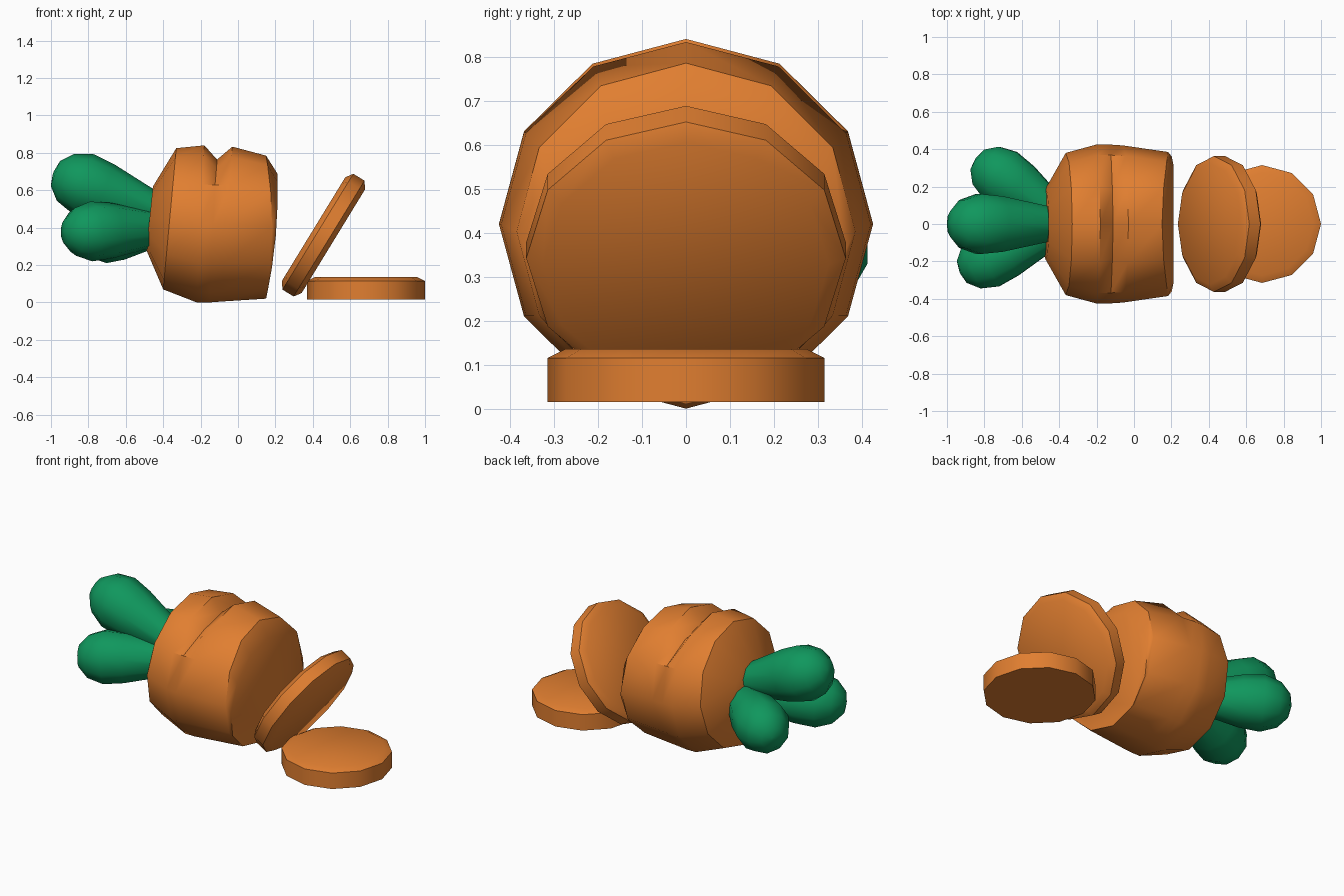
import bpy
import math
from mathutils import Vector

if "Cube" in bpy.data.objects:
    bpy.data.objects.remove(bpy.data.objects["Cube"])


def material(name, rgb):
    m = bpy.data.materials.new(name)
    m.diffuse_color = (*rgb, 1)
    m.use_nodes = True
    m.node_tree.nodes["Principled BSDF"].inputs["Base Color"].default_value = m.diffuse_color
    return m


ORANGE = material("carrot orange", (0.75, 0.21, 0.03))
GREEN = material("leaf green", (0.005, 0.31, 0.11))


def loft(name, rings, mat, angle=35):
    """Skin equal-length rings of points and close both ends."""
    n = len(rings[0])
    verts = [p for r in rings for p in r]
    faces = []
    for k in range(len(rings) - 1):
        for i in range(n):
            a, b = k * n + i, k * n + (i + 1) % n
            faces.append((a, b, b + n, a + n))
    faces.append(tuple(reversed(range(n))))
    faces.append(tuple(range(len(verts) - n, len(verts))))
    me = bpy.data.meshes.new(name)
    me.from_pydata(verts, [], faces)
    me.materials.append(mat)
    ob = bpy.data.objects.new(name, me)
    bpy.context.collection.objects.link(ob)
    bpy.ops.object.select_all(action='DESELECT')
    ob.select_set(True)
    bpy.context.view_layer.objects.active = ob
    bpy.ops.object.mode_set(mode='EDIT')
    bpy.ops.mesh.select_all(action='SELECT')
    bpy.ops.mesh.normals_make_consistent(inside=False)
    bpy.ops.object.mode_set(mode='OBJECT')
    bpy.ops.object.shade_smooth_by_angle(angle=math.radians(angle))
    return ob


def lathe(name, centre, axis, profile, sides, mat, angle=35):
    """Turn (distance along axis, radius) pairs about an axis through centre."""
    w = Vector(axis).normalized()
    v = Vector((0, 1, 0))
    v = (v - w * v.dot(w)).normalized()
    u = v.cross(w)
    rings = []
    for d, r in profile:
        rings.append([Vector(centre) + w * d
                      + (u * math.cos(t) + v * math.sin(t)) * r
                      for t in (2 * math.pi * i / sides for i in range(sides))])
    return loft(name, rings, mat, angle)


# Carrot body: twelve-sided tilted rings
# top x, top z, bottom x, bottom z, half width, forward bulge, crease depth
BODY = [
    (-0.455, 0.62, -0.49, 0.28, 0.19, 0, 0),
    (-0.33, 0.825, -0.40, 0.07, 0.38, 0, 0),
    (-0.18, 0.84, -0.22, 0.00, 0.425, 0, 0),
    (-0.112, 0.838, -0.155, 0.00, 0.425, 0, 0.075),
    (-0.03, 0.833, -0.09, 0.005, 0.42, 0, 0),
    (0.15, 0.785, 0.145, 0.02, 0.385, 0.035, 0),
    (0.21, 0.69, 0.15, 0.02, 0.36, 0.022, 0),
]
rings = []
for xt, zt, xb, zb, hw, bulge, dip in BODY:
    ring = []
    for i in range(12):
        t = math.radians(30 * i)
        c, s = math.cos(t), math.sin(t)
        f = (1 + c) / 2
        k = 1 - (dip / hw if c > 0.8 else 0)      # crease on the top only
        ring.append(Vector((xb + (xt - xb) * f + bulge * s * s,
                            hw * s * k,
                            (zt + zb) / 2 + (zt - zb) / 2 * c * k)))
    rings.append(ring)
loft("carrot_body", rings, ORANGE, 40)

# Leaves: rounded clubs growing from the crown
LEAVES = {
    "top_leaf": ((-0.40, 0, 0.475), (-0.83, 0, 0.635), 0.168),
    "front_leaf": ((-0.40, -0.02, 0.395), (-0.785, -0.195, 0.38), 0.16),
    "back_leaf": ((-0.40, 0.04, 0.395), (-0.715, 0.26, 0.37), 0.16),
}
for name, (base, head, r) in LEAVES.items():
    base, head = Vector(base), Vector(head)
    length = (head - base).length
    profile = [(-length, 0.085), (-0.12, r * 0.93), (0, r),
               (r * 0.58, r * 0.8), (r * 0.93, r * 0.42), (r, r * 0.05)]
    lathe(name, head, head - base, profile, 10, GREEN, 60)

# Leaning slice, chamfered on both rims
lathe("leaning_slice", (0.457, 0, 0.36), (0.853, 0, -0.522),
      [(-0.062, 0.325), (-0.035, 0.363), (0.035, 0.363), (0.062, 0.325)],
      12, ORANGE, 50)

# Flat slice, chamfered on its top rim
lathe("flat_slice", (0.685, 0, 0), (0, 0, 1),
      [(0.015, 0.315), (0.115, 0.315), (0.135, 0.275)], 12, ORANGE, 35)
